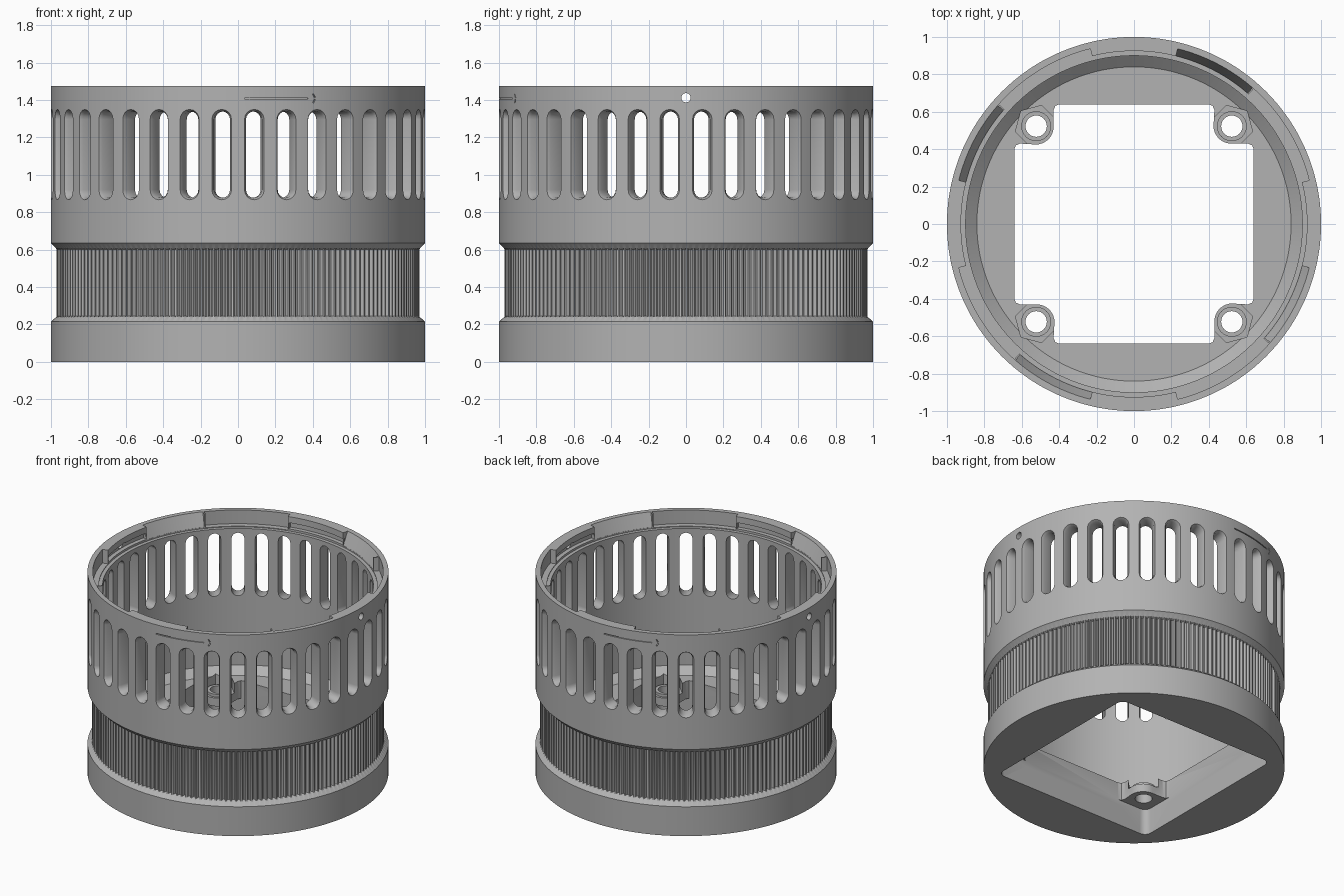
import bpy, bmesh, math
from mathutils import Matrix, Vector

if "Cube" in bpy.data.objects:
    bpy.data.objects.remove(bpy.data.objects["Cube"])

grey = bpy.data.materials.new("mid_grey")
grey.use_nodes = True
tone = (0.45, 0.45, 0.45, 1)
grey.diffuse_color = tone
grey.node_tree.nodes["Principled BSDF"].inputs["Base Color"].default_value = tone


def make_object(name, bm):
    bmesh.ops.recalc_face_normals(bm, faces=bm.faces)
    mesh = bpy.data.meshes.new(name)
    bm.to_mesh(mesh)
    bm.free()
    obj = bpy.data.objects.new(name, mesh)
    mesh.materials.append(grey)
    bpy.context.collection.objects.link(obj)
    return obj


def bridge(bm, rings, closed=False):
    """Skin a row of vertex rings; cap both ends unless the row is closed."""
    pairs = list(zip(rings, rings[1:]))
    if closed:
        pairs.append((rings[-1], rings[0]))
    for a, b in pairs:
        for i in range(len(a)):
            j = (i + 1) % len(a)
            bm.faces.new((a[i], a[j], b[j], b[i]))
    if not closed:
        bm.faces.new(rings[0])
        bm.faces.new(rings[-1])


def sweep(bm, profile_at, start, end, steps):
    """Turn a closed (radius, height) profile about z, in degrees."""
    full = end - start == 360
    rings = []
    for i in range(steps if full else steps + 1):
        a = math.radians(start + (end - start) * i / steps)
        rings.append([bm.verts.new((r * math.cos(a), r * math.sin(a), z))
                      for r, z in profile_at(i)])
    bridge(bm, rings, full)


def prism(bm, outline, low, high):
    bridge(bm, [[bm.verts.new((x, y, z)) for x, y in outline] for z in (low, high)])


def circle(cx, cy, r, count, start=0, span=360):
    n = count if span == 360 else count - 1
    return [(cx + r * math.cos(math.radians(start + span * i / n)),
             cy + r * math.sin(math.radians(start + span * i / n))) for i in range(count)]


def quarter_turns(points):
    """Repeat a first-quadrant outline in all four quadrants."""
    out, pts = [], points
    for _ in range(4):
        out += pts
        pts = [(-y, x) for x, y in pts]
    return out


# Body: turned shell with a fluted grip band, funnel floor and rim ledge
def body_profile(i):
    grip = 0.97 if i % 4 < 2 else 0.95
    return [(0.5, 0), (1, 0), (1, 0.215), (0.972, 0.24), (grip, 0.245), (grip, 0.6),
            (0.972, 0.605), (1, 0.635), (1, 1.475), (0.925, 1.475), (0.925, 1.37),
            (0.9, 1.37), (0.9, 0.37), (0.84, 0.32), (0.5, 0.32)]


bm = bmesh.new()
sweep(bm, body_profile, 0, 360, 720)
body = make_object("housing_body", bm)


def cut(name, build):
    bm = bmesh.new()
    build(bm)
    cutter = make_object(name, bm)
    cutter.hide_render = True
    mod = body.modifiers.new(name, 'BOOLEAN')
    mod.operation, mod.solver, mod.object = 'DIFFERENCE', 'EXACT', cutter
    bpy.context.view_layer.objects.active = body
    bpy.ops.object.modifier_apply(modifier=name)
    bpy.data.objects.remove(cutter)


# Square opening below, and the same opening with four screw tabs above
def square_opening(bm):
    prism(bm, quarter_turns(circle(0.59, 0.59, 0.05, 7, 0, 90)), -0.1, 0.19)


def tabbed_opening(bm):
    tab = [(0.64, 0.4), (0.632, 0.42), (0.61, 0.43)]
    tab += circle(0.52, 0.525, 0.095, 10, 270, -90)
    tab += [(y, x) for x, y in reversed(tab[:3])]
    prism(bm, quarter_turns(tab), 0.15, 0.5)


# Screw holes and nut pockets in the tabs
def at_corners(bm, radius, sides, low, high):
    for sx in (-1, 1):
        for sy in (-1, 1):
            turn = math.degrees(math.atan2(sy, sx))
            prism(bm, circle(0.523 * sx, 0.523 * sy, radius, sides, turn), low, high)


# Ventilation slots with bevelled outer edges
def slots(bm):
    for k in range(36):
        turn = Matrix.Rotation(math.radians(5 + 10 * k), 4, 'Z')
        rings = []
        for r, w in ((0.85, 0.043), (0.98, 0.043), (1.012, 0.06)):
            half = 0.188
            outline = circle(0, half, w, 9, 0, 180) + circle(0, -half, w, 9, 180, 180)
            rings.append([bm.verts.new(turn @ Vector((r, x, 1.108 + z))) for x, z in outline])
        bridge(bm, rings)


# Bayonet rim: entry notches, tapered ramps and undercut grooves
def rim_cut(profile, start, end):
    def build(bm):
        for k in range(4):
            sweep(bm, lambda i: profile, start + 90 * k, end + 90 * k, 28)
    return build


def pin_hole(bm):
    side = Matrix.Rotation(math.pi / 2, 4, 'Y')
    bmesh.ops.create_cone(bm, cap_ends=True, segments=20, radius1=0.025, radius2=0.025,
                          depth=3, matrix=Matrix.Translation((0, 0, 1.412)) @ side)


# Engraved direction arrows, one on each side
def arrow(bm):
    for base in (-88, 92):
        sweep(bm, lambda i: [(0.992, 1.405), (1.02, 1.405), (1.02, 1.412), (0.992, 1.412)],
              base, base + 20, 12)


def arrow_heads(bm):
    for base in (-66, 114):
        for tilt in (-1, 1):
            place = (Matrix.Rotation(math.radians(base), 4, 'Z')
                     @ Matrix.Translation((1, 0, 1.4085 + 0.014 * tilt))
                     @ Matrix.Rotation(tilt * math.radians(30), 4, 'X')
                     @ Matrix.Diagonal((0.02, 0.007, 0.022, 1)))
            place = place @ Matrix.Diagonal((1, 1, 1, 1))
            bmesh.ops.create_cube(bm, size=1, matrix=place)


cut("square_cutter", square_opening)
cut("tabbed_cutter", tabbed_opening)
cut("screw_cutter", lambda bm: at_corners(bm, 0.057, 32, 0, 0.6))
cut("pocket_cutter", lambda bm: at_corners(bm, 0.115, 6, 0.25, 0.6))
cut("slot_cutter", slots)
cut("entry_cutter", rim_cut([(0.91, 1.375), (0.965, 1.375), (0.965, 1.5), (0.91, 1.5)], 14, 48.5))
cut("ramp_cutter", rim_cut([(0.91, 1.38), (0.926, 1.38), (0.966, 1.476), (0.966, 1.5),
                            (0.91, 1.5)], 49, 76))
cut("groove_cutter", rim_cut([(0.91, 1.385), (0.955, 1.385), (0.955, 1.43), (0.91, 1.43)], -14, 13.5))
cut("pin_cutter", pin_hole)
cut("arrow_cutter", arrow)
cut("arrow_head_cutter", arrow_heads)

# Raised collars around the screw holes
for sx in (-1, 1):
    for sy in (-1, 1):
        bm = bmesh.new()
        sweep(bm, lambda i: [(0.057, 0.24), (0.08, 0.24), (0.08, 0.27), (0.057, 0.27)], 0, 360, 32)
        collar = make_object("screw_collar", bm)
        collar.location = (0.523 * sx, 0.523 * sy, 0)

bpy.ops.object.select_all(action='DESELECT')
for obj in bpy.context.collection.objects:
    if obj.type == 'MESH' and obj.name.startswith(("housing", "screw")):
        obj.select_set(True)
        bpy.context.view_layer.objects.active = obj
bpy.ops.object.shade_smooth_by_angle()
